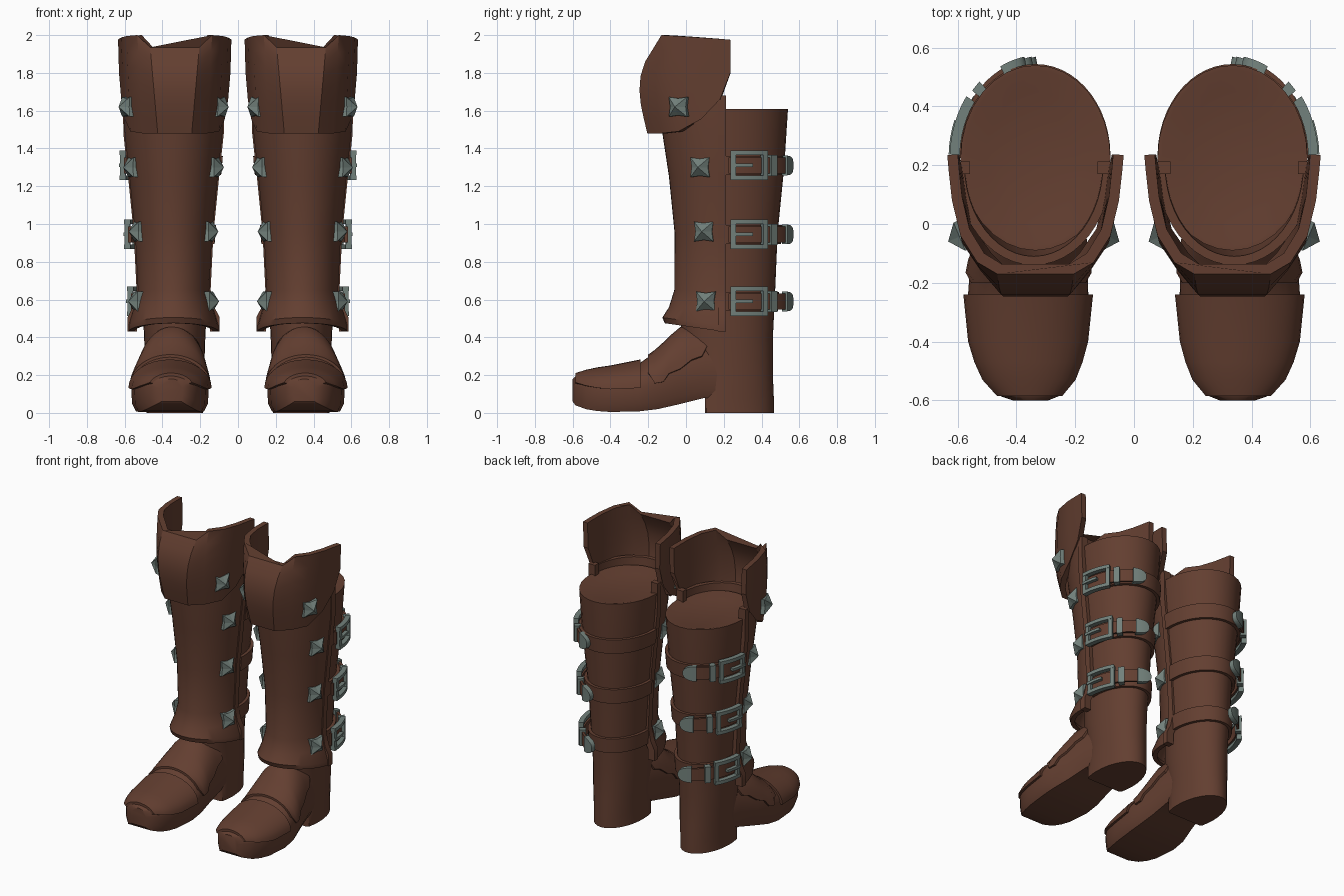
import bpy, bmesh, math
from mathutils import Vector

if "Cube" in bpy.data.objects:
    bpy.data.objects.remove(bpy.data.objects["Cube"])

CX = 0.335  # leg centre line of the modelled boot; the other is mirrored


def material(name, rgb):
    m = bpy.data.materials.new(name)
    m.diffuse_color = (*rgb, 1)
    m.use_nodes = True
    m.node_tree.nodes["Principled BSDF"].inputs["Base Color"].default_value = m.diffuse_color
    return m


LEATHER = material("brown_leather", (0.125, 0.049, 0.030))
METAL = material("grey_green_metal", (0.17, 0.22, 0.20))


def lerp_table(table, k):
    """Linear interpolation of the rows of a table by first column."""
    if k <= table[0][0]:
        return table[0][1:]
    for a, b in zip(table, table[1:]):
        if k <= b[0]:
            t = (k - a[0]) / (b[0] - a[0])
            return [p + (q - p) * t for p, q in zip(a[1:], b[1:])]
    return table[-1][1:]


def finish(name, bm, mat, angle=35):
    bmesh.ops.recalc_face_normals(bm, faces=bm.faces)
    me = bpy.data.meshes.new(name)
    bm.to_mesh(me)
    bm.free()
    me.materials.append(mat)
    ob = bpy.data.objects.new(name, me)
    bpy.context.collection.objects.link(ob)
    ob.modifiers.new("pair", 'MIRROR').use_mirror_merge = False
    bpy.ops.object.select_all(action='DESELECT')
    ob.select_set(True)
    bpy.context.view_layer.objects.active = ob
    bpy.ops.object.shade_smooth_by_angle(angle=math.radians(angle))
    return ob


def loft(name, rings, mat, angle=35):
    """Closed rings joined into a capped tube."""
    bm = bmesh.new()
    vs = [[bm.verts.new(p) for p in r] for r in rings]
    n = len(vs[0])
    for a, b in zip(vs, vs[1:]):
        for i in range(n):
            j = (i + 1) % n
            bm.faces.new((a[i], a[j], b[j], b[i]))
    bm.faces.new(vs[0])
    bm.faces.new(vs[-1])
    return finish(name, bm, mat, angle)


def shell(name, inner, outer, mat, angle=35):
    """Two matching point grids joined into a plate with thickness."""
    rings = [a + b[::-1] for a, b in zip(inner, outer)]
    return loft(name, rings, mat, angle)


def steps(a, b, n):
    return [a + (b - a) * i / n for i in range(n + 1)]


# Shaft and heel: z, front y, back y, half width
SHAFT = [(0, -.05, .465, .15), (.08, -.05, .465, .15), (.2, 0, .46, .155),
         (.4, -.03, .46, .162), (.6, -.02, .47, .172), (.95, -.02, .485, .195),
         (1.3, -.05, .52, .23), (1.61, -.09, .54, .255)]


def shaft_pt(a, z, off=0.0, row=None):
    yf, yb, hw = row or lerp_table(SHAFT, z)
    return Vector((CX + (hw + off) * math.cos(a),
                   (yf + yb) / 2 + ((yb - yf) / 2 + off) * math.sin(a), z))


rings = []
for z, *row in SHAFT + [(1.61, -.075, .525, .24), (1.59, -.0, .45, .17)]:
    ring = [shaft_pt(math.tau * i / 32, z, 0, row) for i in range(32)]
    if z < 0.1:  # straight heel breast
        for p in ring:
            p.y = max(p.y, 0.1)
    rings.append(ring)
loft("boot_shaft", rings, LEATHER)

# Foot: y, centre x, half width, sole z, welt z, top z
FOOT = [(-.60, .352, .06, .06, .13, .18), (-.585, .355, .10, .04, .14, .195),
        (-.53, .357, .143, .02, .135, .212), (-.47, .359, .168, .01, .128, .225),
        (-.4, .36, .188, .005, .125, .235), (-.25, .36, .205, .008, .13, .26),
        (-.15, .358, .20, .02, .15, .33), (-.04, .35, .178, .045, .17, .44),
        (.1, .34, .157, .08, .2, .455), (.2, .335, .14, .08, .2, .455)]


def foot_pt(y, a, off=0.0):
    cx, w, zb, zs, zt = lerp_table(FOOT, y)
    return Vector((cx + (w + off) * math.cos(a), y,
                   zs + (zt - zs + off) * math.sin(a)))


rings = []
for y, cx, w, zb, zs, zt in FOOT:
    ring = [foot_pt(y, a) for a in steps(0, math.pi, 18)]
    ring += [Vector((cx + k * w, y, z)) for k, z in
             ((-.98, zb + .04), (-.88, zb), (.88, zb), (.98, zb + .04))]
    rings.append(ring)
loft("foot", rings, LEATHER)


def foot_overlay(name, rows, off):
    """Raised leather layer over the foot; rows are y, lower edge angle."""
    grids = [[[foot_pt(y, a, o) for a in steps(lo, math.pi - lo, 16)]
              for y, lo in rows] for o in (-.01, off)]
    shell(name, *grids, LEATHER)


foot_overlay("toe_cap", [(-.585, .3), (-.53, .1), (-.47, .04), (-.4, 0), (-.24, 0)], .016)
foot_overlay("instep_flap", [(-.2, .45), (-.165, .05), (-.12, .04), (-.09, .2), (-.03, .22),
                             (.03, .36), (.085, .4), (.11, .6)], .014)

# Shin guard: z, front y, half width
GUARD = [(.475, -.113, .238), (.505, -.125, .238), (.56, -.09, .21), (.65, -.062, .19),
         (.95, -.06, .205), (1.25, -.09, .235), (1.48, -.125, .26), (1.66, -.14, .265)]
GX, GY = 0.341, 0.2


def guard_row(z, yf, hw, t):
    row = []
    for a in steps(0, math.pi, 24):
        drop = .045 * (1 - math.sin(a)) if z < .55 else 0
        row.append(Vector((GX + (hw - t) * math.cos(a),
                           GY - (GY - yf - t) * math.sin(a), z - drop)))
    return row


shell("shin_guard", [guard_row(*r, .03) for r in GUARD],
      [guard_row(*r, 0) for r in GUARD], LEATHER)

# Raised posts along the rear edges of the shin guard
for s, side in ((1, "outer"), (-1, "inner")):
    rings = []
    for z, yf, hw in [(.43, 0, .238)] + GUARD[1:-1] + [(1.68, 0, .262)]:
        rings.append([Vector((GX + s * (hw + dx), y, z)) for dx, y in
                      ((-.045, .17), (.006, .17), (.006, .212), (-.045, .212))])
    loft(side + "_guard_post", rings, LEATHER)

# Knee cuff: front curve, then columns of bottom x, top x, y, bottom z, top z
CUFF_FRONT = [(1.48, -.205), (1.62, -.238), (1.75, -.25), (1.85, -.222), (1.935, -.17)]
CUFF = [(.09, .13, None, 1.48, 1.935), (.17, .198, -.13, 1.48, 2.0),
        (.235, .255, -.04, 1.49, 1.995), (.265, .284, .08, 1.555, 1.987),
        (.283, .295, .18, 1.66, 1.98), (.295, .30, .235, 1.80, 1.975)]


def cuff_grid(kx, ky):
    rows = []
    for v in steps(0, 1, 6):
        half = []
        for x0, x1, y, z0, z1 in CUFF:
            z = z0 + (z1 - z0) * v
            if y is None:
                y = lerp_table(CUFF_FRONT, z)[0]
            elif y < 0:
                y -= .03 * math.sin(math.pi * v)
            half.append((kx * (x0 + (x1 - x0) * v), .25 + (y - .25) * ky, z))
        rows.append([Vector((CX - x, y, z)) for x, y, z in half[::-1]] +
                    [Vector((CX + x, y, z)) for x, y, z in half])
    return rows


shell("knee_cuff", cuff_grid(.88, .92), cuff_grid(1, 1), LEATHER, 25)


# Pyramid studs on both sides of the guard
def stud(name, pos, normal):
    n = normal.normalized()
    u = Vector((-n.y, n.x, 0)).normalized()
    w = n.cross(u)
    bm = bmesh.new()
    corners = [(-1, -1), (0, -.86), (1, -1), (.86, 0), (1, 1), (0, .86), (-1, 1), (-.86, 0)]
    base = [bm.verts.new(pos + (u * i + w * j) * .052 - n * .02) for i, j in corners]
    rim = [bm.verts.new(pos + (u * i + w * j) * .052 + n * .008) for i, j in corners]
    tip = bm.verts.new(pos + n * .05)
    for i in range(8):
        j = (i + 1) % 8
        bm.faces.new((base[i], base[j], rim[j], rim[i]))
        bm.faces.new((rim[i], rim[j], tip))
    bm.faces.new(base)
    finish(name, bm, METAL, 10)


for i, (y, z) in enumerate(((.105, .59), (.095, .96), (.075, 1.3), (-.04, 1.62))):
    yf, hw = lerp_table(GUARD, z)
    b = GY - yf
    x = hw * math.sqrt(1 - ((y - GY) / b) ** 2)
    if z > 1.5:
        x = .245
    for s in (1, -1):
        stud(f"stud_{i + 1}_{'outer' if s > 0 else 'inner'}", Vector((GX + s * x, y, z)),
             Vector((s * x / hw ** 2, .7 * (y - GY) / b ** 2, 0)))

# Belts with buckles, repeated at three heights
for i, zc in enumerate((.59, .945, 1.31)):
    shift = .65 * (lerp_table(SHAFT, zc)[2] - .25)

    def band(name, cols, o0, o1, mat, dz=0.0):
        """Plate following the leg curve; cols are angle, half height."""
        grids = []
        for o in (o0, o1):
            grid = []
            for a, h in cols:
                p = shaft_pt(a, zc + dz, o, (-.08, .53, .248)) + Vector((shift, 0, 0))
                grid.append([p - Vector((0, 0, h)), p + Vector((0, 0, h))])
            grids.append(grid)
        shell(f"{name}_{i + 1}", *grids, mat)

    # band wrapped around the back of the shaft
    grids = [[[shaft_pt(a, zc + h, o) for h in (-.05, .05)]
              for a in steps(-.1, math.pi + .1, 28)] for o in (-.01, .02)]
    shell(f"belt_{i + 1}", *grids, LEATHER)
    # free strap end with metal tip
    band("strap", [(a, .042) for a in steps(0, 1.2, 12)], .018, .034, LEATHER)
    band("strap_tip", [(1.1 + .3 * t, .012 + .04 * math.sqrt(1 - t * t))
                       for t in (0, .3, .55, .75, .9, 1)], .012, .044, METAL)
    # buckle frame, prong and keeper
    for dz, part in ((.066, "upper"), (-.066, "lower")):
        band(f"buckle_{part}_bar", [(a, .012) for a in steps(.03, .62, 6)], .022, .056, METAL, dz)
    band("buckle_front_bar", [(.03, .07), (.11, .07)], .024, .054, METAL)
    band("buckle_rear_bar", [(.54, .07), (.62, .07)], .024, .054, METAL)
    band("buckle_prong", [(a, .009) for a in steps(.03, .36, 4)], .036, .06, METAL)
    band("strap_keeper", [(.7, .056), (.82, .056)], .008, .05, METAL)
